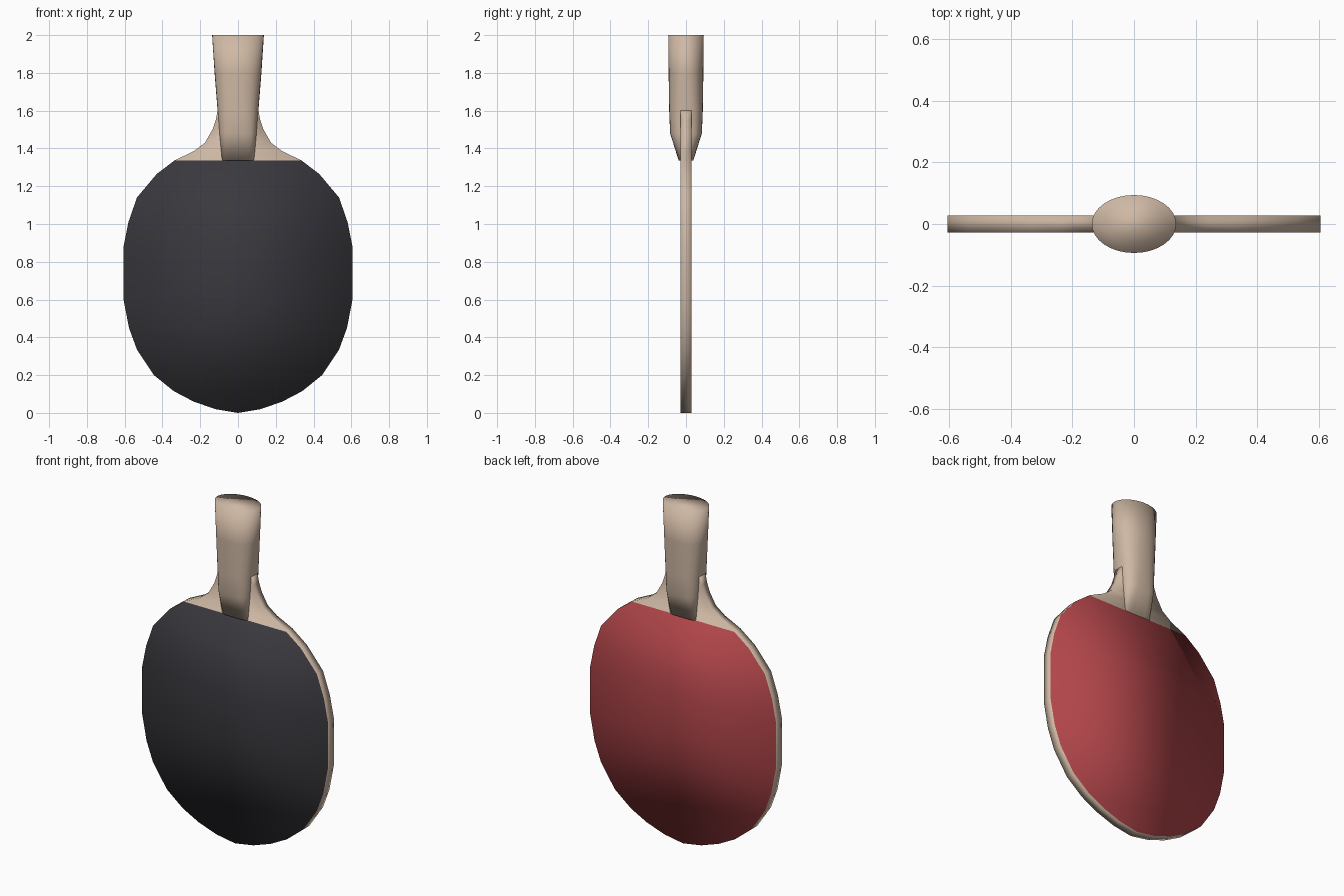
import bpy, bmesh, math

if "Cube" in bpy.data.objects:
    bpy.data.objects.remove(bpy.data.objects["Cube"])


def material(name, rgb):
    m = bpy.data.materials.new(name)
    m.diffuse_color = (*rgb, 1)
    m.use_nodes = True
    m.node_tree.nodes["Principled BSDF"].inputs["Base Color"].default_value = m.diffuse_color
    return m


wood = material("pale_wood", (0.62, 0.48, 0.37))
black = material("black_rubber", (0.042, 0.040, 0.048))
red = material("red_rubber", (0.44, 0.06, 0.068))


def finish(bm, name, mats):
    bmesh.ops.recalc_face_normals(bm, faces=bm.faces)
    me = bpy.data.meshes.new(name)
    for f in bm.faces:
        f.smooth = True
    bm.to_mesh(me)
    bm.free()
    for m in mats:
        me.materials.append(m)
    ob = bpy.data.objects.new(name, me)
    bpy.context.collection.objects.link(ob)
    return ob


# Blade: half outline (x, z), mirrored, extruded in y; rubber sheets below RUBBER_TOP
RUBBER_TOP = 1.337
T = 0.028
outline = [(0, 0.003), (0.12, 0.02), (0.235, 0.06), (0.34, 0.115), (0.445, 0.20),
           (0.535, 0.335), (0.577, 0.45), (0.606, 0.60), (0.606, 0.88),
           (0.58, 1.01), (0.535, 1.14), (0.43, 1.265), (0.335, RUBBER_TOP),
           (0.235, 1.385), (0.175, 1.43), (0.135, 1.50), (0.118, 1.55),
           (0.108, 1.60)]
outline[0] = (0, 0)
bm = bmesh.new()
rows = []
for x, z in outline:
    # order round the section: front left, front right, back right, back left
    rows.append([bm.verts.new((sx * x, y, z))
                 for sx, y in ((-1, -T), (1, -T), (1, T), (-1, T))])
for a, b in zip(rows, rows[1:]):
    for i in range(4):
        j = (i + 1) % 4
        f = bm.faces.new((a[i], a[j], b[j], b[i]))
        if i in (0, 2) and b[0].co.z <= RUBBER_TOP + 1e-4:
            f.material_index = 1 if i == 0 else 2
bm.faces.new(rows[-1])
bmesh.ops.remove_doubles(bm, verts=bm.verts, dist=1e-5)
finish(bm, "blade", [wood, black, red])

# Handle: lofted rings (z, half width, half depth, squareness), oval at the end, boxier at the blade
N = 32
sections = [(2.0, 0.137, 0.094, 2.0), (1.80, 0.124, 0.092, 2.2),
            (1.60, 0.108, 0.089, 2.6), (1.48, 0.099, 0.084, 3.0),
            (RUBBER_TOP, 0.088, 0.039, 4.5)]
bm = bmesh.new()
rings = []
for z, rx, ry, p in sections:
    ring = []
    for k in range(N):
        c, s = math.cos(2 * math.pi * k / N), math.sin(2 * math.pi * k / N)
        ring.append(bm.verts.new((math.copysign(abs(c) ** (2 / p), c) * rx,
                                  math.copysign(abs(s) ** (2 / p), s) * ry, z)))
    rings.append(ring)
for a, b in zip(rings, rings[1:]):
    for k in range(N):
        bm.faces.new((a[k], a[(k + 1) % N], b[(k + 1) % N], b[k]))
bm.faces.new(rings[0])
bm.faces.new(rings[-1])
finish(bm, "handle", [wood])
